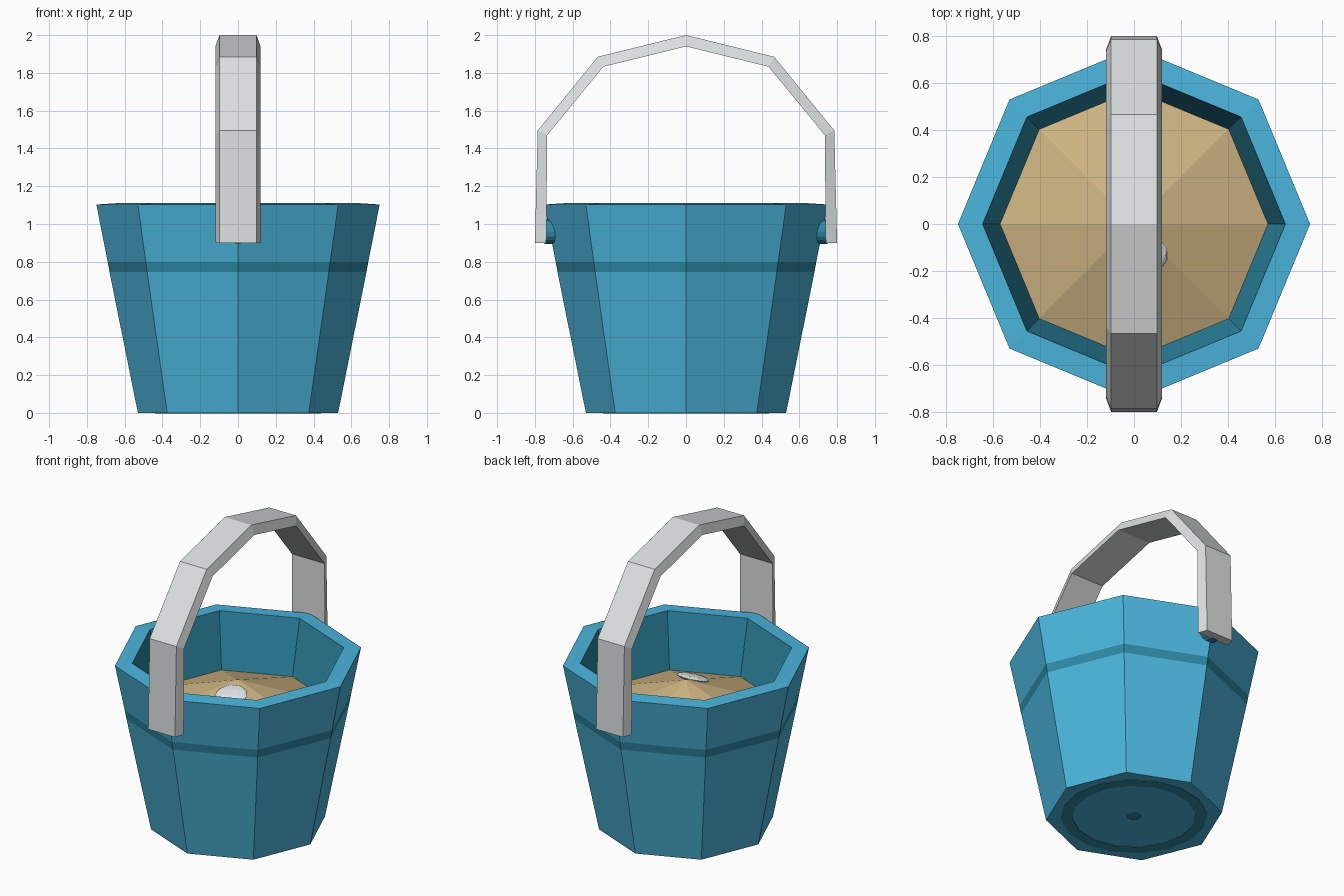
import bpy, bmesh, math
from mathutils import Matrix

if "Cube" in bpy.data.objects:
    bpy.data.objects.remove(bpy.data.objects["Cube"])


def material(name, rgb):
    lin = [((c / 255 + 0.055) / 1.055) ** 2.4 for c in rgb]
    m = bpy.data.materials.new(name)
    m.diffuse_color = (*lin, 1)
    m.use_nodes = True
    m.node_tree.nodes["Principled BSDF"].inputs["Base Color"].default_value = m.diffuse_color
    return m


BLUE = material("bucket blue", (75, 181, 220))
DARK = material("dark blue", (45, 138, 166))
GREY = material("handle grey", (220, 224, 224))
SAND = material("sand", (205, 180, 130))
WHITE = material("shell white", (228, 231, 234))


def finish(bm, name, mats, recalc=True):
    if recalc:
        bmesh.ops.recalc_face_normals(bm, faces=bm.faces)
    me = bpy.data.meshes.new(name)
    bm.to_mesh(me)
    bm.free()
    for m in mats:
        me.materials.append(m)
    ob = bpy.data.objects.new(name, me)
    bpy.context.collection.objects.link(ob)
    return ob


def lathe(name, profile, mats, sides=8, mat_ids=None, closed=False):
    """Spin (radius, z) points round z; radius 0 makes a single tip vertex."""
    bm = bmesh.new()
    rings = []
    for r, z in profile:
        if r == 0:
            rings.append([bm.verts.new((0, 0, z))] * sides)
        else:
            rings.append([bm.verts.new((r * math.cos(2 * math.pi * k / sides),
                                        r * math.sin(2 * math.pi * k / sides), z))
                          for k in range(sides)])
    pairs = list(zip(rings, rings[1:] + rings[:1])) if closed else list(zip(rings, rings[1:]))
    for i, (a, b) in enumerate(pairs):
        for k in range(sides):
            n = (k + 1) % sides
            f = bm.faces.new(list(dict.fromkeys([a[k], a[n], b[n], b[k]])))
            f.material_index = mat_ids[i] if mat_ids else 0
    return finish(bm, name, mats, recalc=closed)


# octagonal bucket: base with painted rings, wall with stripe, rim, inner wall
lathe("bucket",
      [(0, 0), (0.04, 0), (0.37, 0), (0.44, 0), (0.53, 0),
       (0.68, 0.745), (0.69, 0.80), (0.75, 1.103), (0.645, 1.11), (0.57, 0.75)][4:],
      [BLUE, DARK], mat_ids=[0, 1, 0, 0, 1])

# flat base face
lathe("base", [(0, 0.003), (0.53, 0.0)], [BLUE])

# painted base ring and centre dot
lathe("base_ring", [(0.37, -0.002), (0.44, -0.002), (0.44, 0.003), (0.37, 0.003)],
      [DARK], sides=16, closed=True)
lathe("base_dot", [(0, -0.002), (0.04, -0.002), (0.04, 0.004), (0, 0.004)], [DARK], sides=12)

# heap of sand
lathe("sand_heap", [(0.575, 0.75), (0, 0.95)], [SAND])

# pale shell lying on the front slope of the sand
bm = bmesh.new()
bmesh.ops.create_icosphere(bm, subdivisions=2, radius=1)
bmesh.ops.transform(bm, verts=bm.verts,
                    matrix=Matrix.Translation((0.04, -0.13, 0.905))
                    @ Matrix.Rotation(math.radians(19), 4, 'X')
                    @ Matrix.Diagonal((0.105, 0.095, 0.02, 1)))
finish(bm, "shell", [WHITE])

# hinge pegs under both handle ends
for side, label in ((-1, "front"), (1, "back")):
    bm = bmesh.new()
    bmesh.ops.create_cone(bm, cap_ends=True, segments=16, radius1=0.065,
                          radius2=0.065, depth=0.09)
    bmesh.ops.transform(bm, verts=bm.verts,
                        matrix=Matrix.Translation((0, side * 0.705, 0.96))
                        @ Matrix.Rotation(math.pi / 2, 4, 'X'))
    finish(bm, label + "_hinge_peg", [DARK])

# arched handle: wedge section, narrower on the outside
half = [((0.80, 0.90), (0.74, 0.90)), ((0.785, 1.495), (0.735, 1.47)),
        ((0.467, 1.885), (0.437, 1.833))]
path = ([((-o[0], o[1]), (-i[0], i[1])) for o, i in half]
        + [((0, 2.0), (0, 1.94))] + half[::-1])
bm = bmesh.new()
secs = [[bm.verts.new((-0.098, *o)), bm.verts.new((0.098, *o)),
         bm.verts.new((0.12, *i)), bm.verts.new((-0.12, *i))] for o, i in path]
for a, b in zip(secs, secs[1:]):
    for k in range(4):
        n = (k + 1) % 4
        bm.faces.new((a[k], a[n], b[n], b[k]))
bm.faces.new(secs[0])
bm.faces.new(secs[-1])
finish(bm, "handle", [GREY])
